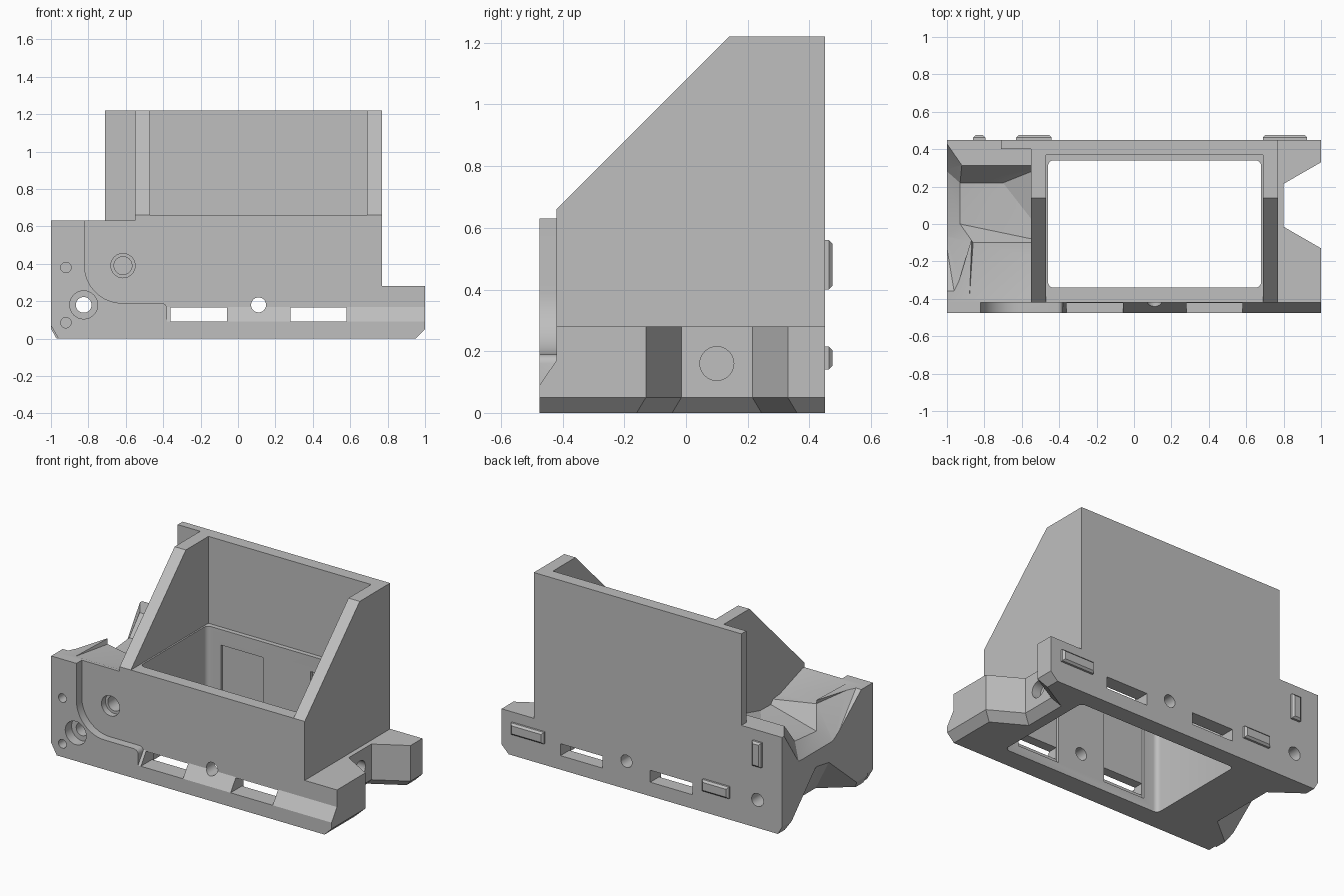
import bpy, bmesh, math
from mathutils import Vector, Matrix

if "Cube" in bpy.data.objects:
    bpy.data.objects.remove(bpy.data.objects["Cube"])

grey = bpy.data.materials.new("matte_grey")
grey.diffuse_color = (0.52, 0.52, 0.52, 1)
grey.use_nodes = True
grey.node_tree.nodes["Principled BSDF"].inputs["Base Color"].default_value = grey.diffuse_color


def finish(name, bm):
    bmesh.ops.recalc_face_normals(bm, faces=bm.faces)
    me = bpy.data.meshes.new(name)
    bm.to_mesh(me)
    bm.free()
    me.materials.append(grey)
    ob = bpy.data.objects.new(name, me)
    bpy.context.collection.objects.link(ob)
    return ob


def loft(name, rings):
    """Closed solid through rings of equal length."""
    bm = bmesh.new()
    vs = [[bm.verts.new(p) for p in r] for r in rings]
    n = len(vs[0])
    for a, b in zip(vs, vs[1:]):
        for i in range(n):
            bm.faces.new((a[i], a[(i + 1) % n], b[(i + 1) % n], b[i]))
    bm.faces.new(vs[0][::-1])
    bm.faces.new(vs[-1])
    return finish(name, bm)


def box(name, x0, x1, y0, y1, z0, z1):
    return loft(name, [[(x0, y0, z), (x1, y0, z), (x1, y1, z), (x0, y1, z)] for z in (z0, z1)])


def hull(name, pts):
    bm = bmesh.new()
    for p in pts:
        bm.verts.new(p)
    bmesh.ops.convex_hull(bm, input=bm.verts)
    return finish(name, bm)


def cyl_y(name, x, z, r, y0, y1):
    ring = [(x + r * math.cos(i * math.tau / 32), z + r * math.sin(i * math.tau / 32)) for i in range(32)]
    return loft(name, [[(a, y, b) for a, b in ring] for y in (y0, y1)])


def arc(cx, cy, r, a0, a1, n):
    return [(cx + r * math.cos(math.radians(a0 + (a1 - a0) * i / n)),
             cy + r * math.sin(math.radians(a0 + (a1 - a0) * i / n))) for i in range(n + 1)]


def combine(target, tools, op):
    for t in tools:
        m = target.modifiers.new("bool", 'BOOLEAN')
        m.operation, m.solver, m.object = op, 'EXACT', t
        dg = bpy.context.evaluated_depsgraph_get()
        me = bpy.data.meshes.new_from_object(target.evaluated_get(dg))
        target.modifiers.clear()
        target.data = me
        bpy.data.objects.remove(t)


# Left end block with a faceted pit on top and an undercut below
left_block = box("left_block", -1, -0.5, -0.42, 0.45, 0, 0.63)
rim, top = 0.64, 0.8
pit_cuts = [
    hull("front_slope", [(-0.45, -0.40, 0.63), (-0.88, -0.40, 0.63), (-0.45, -0.1, 0.53), (-0.86, -0.1, 0.6),
                         (-0.45, 0.1, 0.6), (-0.86, 0.1, 0.63), (-0.45, -0.4, top), (-0.88, -0.4, top),
                         (-0.45, 0.1, top), (-0.86, 0.1, top)]),
    hull("pit", [(-0.45, -0.1, 0.53), (-0.86, -0.1, 0.6), (-0.93, 0, 0.48), (-0.7, 0, 0.51), (-0.7, 0.22, 0.51),
                 (-0.93, 0.22, 0.5), (-0.92, 0.32, rim), (-0.45, 0.32, rim), (-0.92, 0.32, top),
                 (-0.45, 0.32, top), (-0.45, -0.1, top), (-0.86, -0.1, top)]),
    hull("side_drop", [(-0.93, 0, 0.48), (-0.93, 0.22, 0.5), (-1.01, -0.07, 0.4), (-1.01, 0.29, 0.4),
                       (-0.86, -0.1, 0.6), (-0.96, -0.37, rim), (-1.01, -0.37, rim), (-1.01, 0.45, rim),
                       (-0.92, 0.32, rim), (-0.9, 0.1, top), (-1.01, 0.1, top)]),
    hull("undercut", [(-0.78, 0.25, -0.01), (-0.78, -0.2, -0.01), (-1.01, 0.42, -0.01), (-1.01, -0.39, -0.01),
                      (-1.01, 0.24, 0.15), (-1.01, 0.1, 0.32), (-1.01, -0.02, 0.3), (-1.01, -0.14, 0.1)]),
    hull("corner_cut", [(x, y, z) for y in (-0.6, 0.6) for x, z in ((-1.01, 0.07), (-0.965, -0.01), (-1.01, -0.01))]),
]
combine(left_block, pit_cuts, 'DIFFERENCE')

# Base with dovetail notch at the right end and a chamfered lower edge
upper = [(-0.6, -0.42), (1, -0.42), (1, -0.13), (0.8, -0.015), (0.8, 0.215), (1, 0.33), (1, 0.45), (-0.6, 0.45)]
lower = [(-0.6, -0.42), (0.95, -0.42), (0.95, -0.16), (0.75, -0.045), (0.75, 0.245), (0.95, 0.36), (0.95, 0.45), (-0.6, 0.45)]
body = loft("housing", [[(x, y, z) for x, y in ring] for ring, z in ((lower, 0), (upper, 0.05), (upper, 0.28))])

# Tall hopper with sloping side walls
side = [(-0.42, 0.02), (0.45, 0.02), (0.45, 1.22), (0.14, 1.22), (-0.42, 0.66)]
hopper = loft("hopper", [[(x, y, z) for y, z in side] for x in (-0.55, 0.77)])
fin = box("back_fin", -0.71, -0.5, 0.40, 0.45, 0.5, 1.22)

# Raised front plate with a curved edge
outline = [(-0.96, 0), (0.95, 0), (1, 0.05), (1, 0.09), (-0.38, 0.09)]
outline += arc(-0.41, 0.16, 0.03, 0, 90, 5) + arc(-0.62, 0.39, 0.2, 270, 180, 16)
outline += [(-0.82, 0.63), (-1, 0.63), (-1, 0.07)]
plate = loft("front_plate", [[(x, y, z) for x, z in outline] for y in (-0.475, -0.42)])
wedge = loft("front_ramp", [[(x, y, z) for y, z in ((-0.475, 0.09), (-0.42, 0.17), (-0.42, 0.09))] for x in (-0.38, 1)])
combine(body, [left_block, hopper, fin, plate, wedge], 'UNION')

# Upper pocket and rounded through-opening
cx, cy, r = 0.57 - 0.03, 0.34 - 0.03, 0.03
well = (arc(0.65, cy, r, 0, 90, 5) + arc(-0.43, cy, r, 90, 180, 5)
        + arc(-0.43, -cy, r, 180, 270, 5) + arc(0.65, -cy, r, 270, 360, 5))
cuts = [box("pocket", -0.47, 0.69, -0.6, 0.37, 0.66, 1.4),
        loft("well", [[(x, y, z) for x, y in well] for z in (-0.1, 0.7)])]

# Slots with shallow recesses on the inner walls
for x0 in (-0.36, 0.28):
    cuts.append(box("slot", x0, x0 + 0.3, -0.6, 0.6, 0.09, 0.167))
    cuts.append(box("recess", x0 - 0.001, x0 + 0.301, -0.36, 0.36, 0.06, 0.56))

# Bolt and pin holes: x, z, radius, start, end
for x, z, rad, y0, y1 in ((0.11, 0.18, 0.04, -0.6, 0.6), (-0.825, 0.18, 0.042, -0.6, 0.6),
                          (-0.825, 0.18, 0.075, -0.6, -0.41), (-0.615, 0.39, 0.065, -0.6, -0.38),
                          (-0.615, 0.39, 0.048, -0.6, -0.22), (-0.92, 0.38, 0.028, -0.6, -0.40),
                          (-0.92, 0.085, 0.028, -0.6, -0.40)):
    cuts.append(cyl_y("hole", x, z, rad, y0, y1))
ring = [(0.1 + 0.055 * math.cos(i * math.tau / 32), 0.16 + 0.055 * math.sin(i * math.tau / 32)) for i in range(32)]
cuts.append(loft("end_hole", [[(x, y, z) for y, z in ring] for x in (0.74, 0.9)]))
combine(body, cuts, 'DIFFERENCE')

# Locating tabs on the back
tabs = []
for x0, x1, z0, z1 in ((-0.63, -0.44, 0.14, 0.215), (0.69, 0.925, 0.14, 0.215), (-0.86, -0.795, 0.40, 0.56)):
    rings = []
    for y, d in ((0.44, 0), (0.463, 0), (0.475, 0.012)):
        rings.append([(x0 + d, y, z0 + d), (x1 - d, y, z0 + d), (x1 - d, y, z1 - d), (x0 + d, y, z1 - d)])
    tabs.append(loft("back_tab", rings))

# Smooth the round holes and keep the edges sharp
bpy.ops.object.select_all(action='DESELECT')
body.select_set(True)
bpy.context.view_layer.objects.active = body
bpy.ops.object.shade_smooth_by_angle(angle=math.radians(20))
